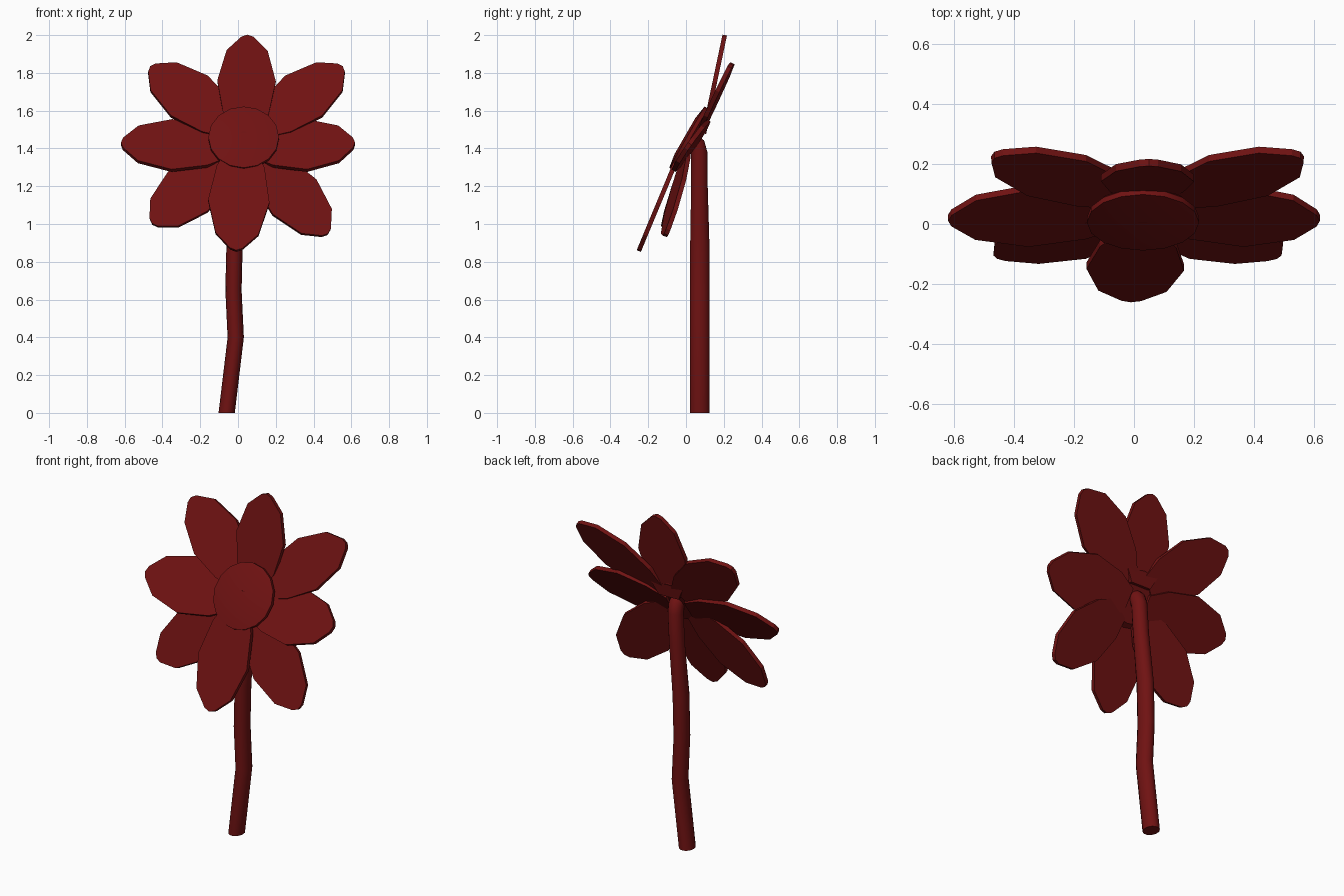
import bpy, bmesh, math
from mathutils import Vector, Matrix

if "Cube" in bpy.data.objects:
    bpy.data.objects.remove(bpy.data.objects["Cube"])

red = bpy.data.materials.new("dark_red")
red.diffuse_color = (0.16, 0.006, 0.006, 1)
red.use_nodes = True
red.node_tree.nodes["Principled BSDF"].inputs["Base Color"].default_value = red.diffuse_color


def finish(name, bm, smooth=True):
    bmesh.ops.recalc_face_normals(bm, faces=bm.faces[:])
    mesh = bpy.data.meshes.new(name)
    bm.to_mesh(mesh)
    bm.free()
    ob = bpy.data.objects.new(name, mesh)
    bpy.context.collection.objects.link(ob)
    mesh.materials.append(red)
    if smooth:
        bpy.context.view_layer.objects.active = ob
        ob.select_set(True)
        bpy.ops.object.shade_smooth_by_angle(angle=math.radians(35))
        ob.select_set(False)
    return ob


# Petal outline: (fraction of length, fraction of half width)
OUTLINE = [(0, 0.42), (0.2, 0.78), (0.53, 1), (0.84, 0.7), (0.98, 0.2)]


def petal(name, base, tip, across, width=0.31, thick=0.024):
    base, tip, across = Vector(base), Vector(tip), Vector(across)
    axis = tip - base
    across = (across - across.project(axis)).normalized() * width / 2
    normal = axis.cross(across).normalized() * thick / 2
    pts = [(t, w) for t, w in OUTLINE] + [(1, 0)] + [(t, -w) for t, w in reversed(OUTLINE)]
    bm = bmesh.new()
    front = [bm.verts.new(base + axis * t + across * w + normal) for t, w in pts]
    back = [bm.verts.new(base + axis * t + across * w - normal) for t, w in pts]
    bm.faces.new(front)
    bm.faces.new(back[::-1])
    for i in range(len(pts)):
        j = (i + 1) % len(pts)
        bm.faces.new((front[i], back[i], back[j], front[j]))
    finish(name, bm, False)


# Eight petals around the head
petal("petal_top", (0.04, 0.095, 1.48), (0.05, 0.205, 2.0), (1, 0, 0))
petal("petal_bottom", (0.02, -0.02, 1.41), (-0.01, -0.25, 0.857), (1, 0, 0), 0.325)
for side, label in ((1, "right"), (-1, "left")):
    petal("petal_" + label, (0.015 + side * 0.06, 0.035, 1.405),
          (side * 0.62, 0.02, 1.425), (0, 0.19, 0.27), 0.325)
    petal("petal_upper_" + label, (0.045 + side * 0.07, 0.085, 1.50),
          (0.045 + side * 0.51, 0.23, 1.83), (-side * 0.21, 0.11, 0.2), 0.31)
petal("petal_lower_right", (0.10, -0.005, 1.36), (0.475, -0.105, 0.945), (-0.22, -0.08, -0.15))
petal("petal_lower_left", (-0.05, -0.005, 1.36), (-0.455, -0.105, 1.0), (0.22, -0.08, -0.17))

# Tilted flower centre with a slightly domed front
bm = bmesh.new()
place = Matrix.Translation((0.03, 0.005, 1.46)) @ Matrix.Rotation(math.radians(60), 4, 'X')
rings = []
for r, h in ((0.15, -0.055), (0.187, -0.02), (0.187, 0.0), (0.11, 0.012)):
    rings.append([bm.verts.new(place @ Vector((r * math.cos(a), r * math.sin(a), h)))
                  for a in [math.tau * i / 16 for i in range(16)]])
for a, b in zip(rings, rings[1:]):
    for i in range(16):
        j = (i + 1) % 16
        bm.faces.new((a[i], a[j], b[j], b[i]))
bm.faces.new(rings[0][::-1])
bm.faces.new(rings[-1])
finish("flower_centre", bm)

# Bent stem that curls forward into the back of the head
path = [Vector(p) for p in ((-0.06, 0.073, 0), (-0.012, 0.073, 0.4), (-0.024, 0.073, 0.65),
                            (-0.018, 0.073, 0.9), (0.01, 0.071, 1.2), (0.02, 0.069, 1.38),
                            (0.023, 0.058, 1.42), (0.026, 0.035, 1.44), (0.03, 0.0, 1.445))]
bm = bmesh.new()
rings = []
for k, p in enumerate(path):
    t = path[min(k + 1, len(path) - 1)] - path[max(k - 1, 0)]
    t = Vector((0, t.y, t.z)).normalized() if k else Vector((0, 0, 1))
    v = t.cross(Vector((1, 0, 0)))
    ry = 0.052 if k < 4 else 0.045
    rings.append([bm.verts.new(p + Vector((0.043 * math.cos(a), 0, 0)) + v * ry * math.sin(a))
                  for a in [math.tau * i / 14 for i in range(14)]])
for a, b in zip(rings, rings[1:]):
    for i in range(14):
        j = (i + 1) % 14
        bm.faces.new((a[i], a[j], b[j], b[i]))
bm.faces.new(rings[0][::-1])
bm.faces.new(rings[-1])
finish("stem", bm)
